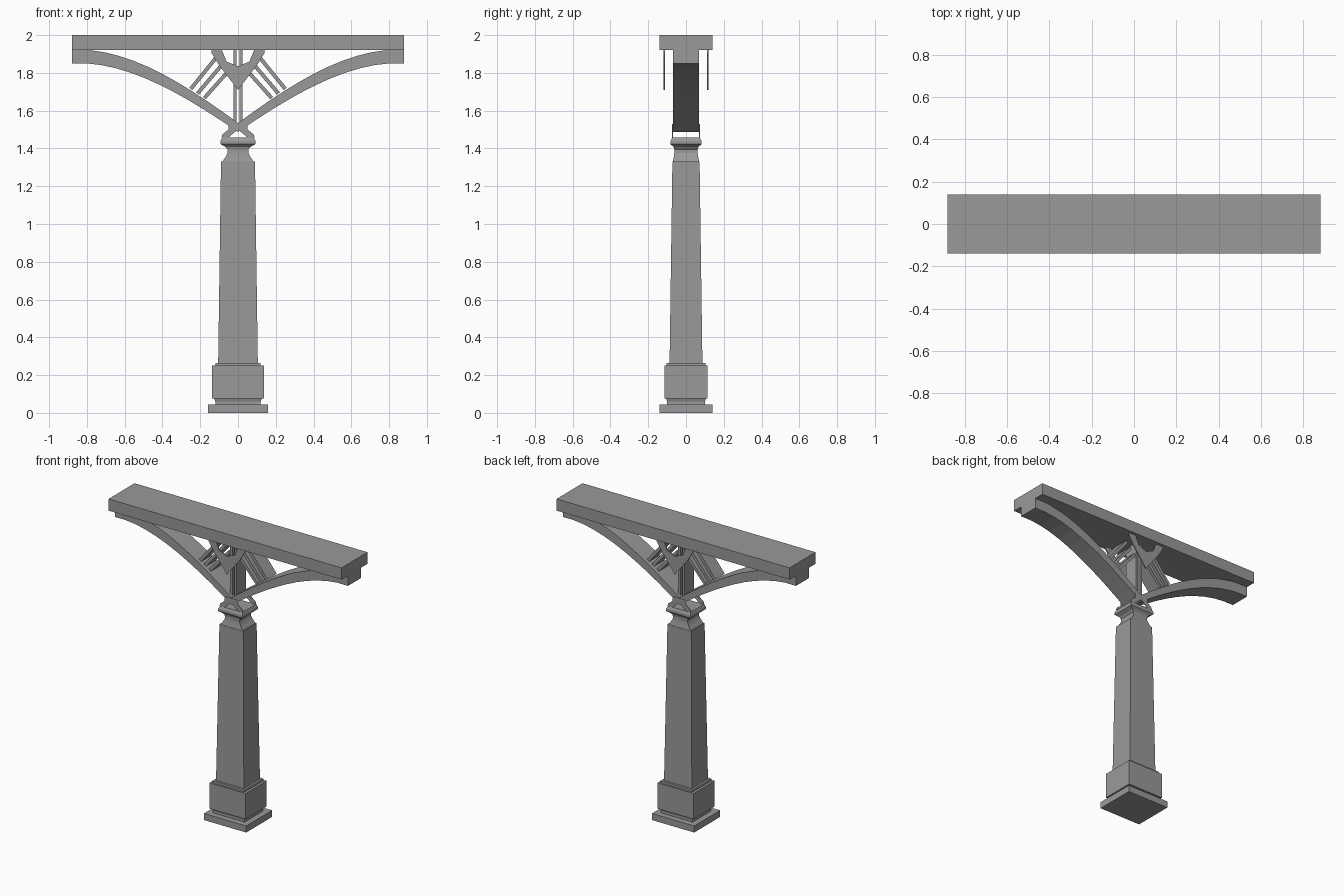
import bpy
from mathutils import Vector

cube = bpy.data.objects.get("Cube")
if cube:
    bpy.data.objects.remove(cube)

stone = bpy.data.materials.new("grey_stone")
stone.use_nodes = True
grey = (0.32, 0.32, 0.32, 1)
stone.diffuse_color = grey
stone.node_tree.nodes["Principled BSDF"].inputs["Base Color"].default_value = grey


def add_mesh(name, verts, faces):
    mesh = bpy.data.meshes.new(name)
    mesh.from_pydata(verts, [], faces)
    mesh.materials.append(stone)
    mesh.update()
    obj = bpy.data.objects.new(name, mesh)
    bpy.context.collection.objects.link(obj)
    return obj


def stack(name, rings):
    """Rectangular rings (half x, half y, z) joined into a solid."""
    verts, faces = [], []
    for hx, hy, z in rings:
        verts += [(-hx, -hy, z), (hx, -hy, z), (hx, hy, z), (-hx, hy, z)]
    for r in range(len(rings) - 1):
        for i in range(4):
            a, b = r * 4 + i, r * 4 + (i + 1) % 4
            faces.append((a, b, b + 4, a + 4))
    last = len(verts) - 4
    faces += [(3, 2, 1, 0), tuple(range(last, last + 4))]
    return add_mesh(name, verts, faces)


def slab(name, outline, y0, y1):
    """Outline in x and z, anticlockwise from the front, extruded along y."""
    n = len(outline)
    verts = [(x, y, z) for y in (y0, y1) for x, z in outline]
    faces = [tuple(range(n)), tuple(reversed(range(n, 2 * n)))]
    faces += [(i, i + n, (i + 1) % n + n, (i + 1) % n) for i in range(n)]
    return add_mesh(name, verts, faces)


def mirrored(outline):
    return [(-x, z) for x, z in reversed(outline)]


def bezier(p0, p1, p2, p3, steps=10):
    p = [Vector(q) for q in (p0, p1, p2, p3)]
    pts = []
    for i in range(steps + 1):
        t = i / steps
        s = 1 - t
        pts.append(tuple(p[0] * s**3 + p[1] * 3 * s * s * t + p[2] * 3 * s * t * t + p[3] * t**3))
    return pts


def bar(name, a, b, width, y0, y1):
    a, b = Vector(a), Vector(b)
    d = (b - a).normalized() * width / 2
    n = Vector((-d.y, d.x))
    return slab(name, [tuple(q) for q in (a - n, b - n, b + n, a + n)], y0, y1)


# Pedestal
stack("foot_slab", [(0.16, 0.14, 0), (0.16, 0.14, 0.045)])
stack("foot_moulding", [(0.12, 0.1, 0.045), (0.12, 0.1, 0.06), (0.128, 0.107, 0.08)])
stack("pedestal_block", [(0.137, 0.114, 0.075), (0.137, 0.114, 0.25)])
stack("pedestal_trim", [(0.12, 0.102, 0.25), (0.12, 0.102, 0.265)])

# Tapered shaft and flared capital
stack("shaft", [(0.105, 0.087, 0.265), (0.09, 0.072, 1.33)])
stack("capital", [(0.083, 0.07, 1.33), (0.066, 0.065, 1.355), (0.056, 0.062, 1.375),
                  (0.056, 0.062, 1.395), (0.066, 0.066, 1.408), (0.092, 0.082, 1.423),
                  (0.092, 0.082, 1.44), (0.084, 0.074, 1.457)])

# Top beam
stack("top_beam", [(0.88, 0.14, 1.92), (0.88, 0.14, 2.0)])

# Curved arms
lower = bezier((0, 1.487), (0.28, 1.68), (0.55, 1.835), (0.80, 1.85))
upper = bezier((0.78, 1.92), (0.53, 1.895), (0.28, 1.74), (0, 1.535))
arm = lower + [(0.88, 1.85), (0.88, 1.92)] + upper
slab("left_arm", arm, -0.07, 0.07)
slab("right_arm", mirrored(arm), -0.07, 0.07)

# Thin splayed feet joining the arms to the capital
foot = [(0.052, 1.457), (0.088, 1.457), (0.082, 1.475), (0.05, 1.5), (0.05, 1.53),
        (0, 1.53), (0, 1.5)]
for end, y in (("front", -0.073), ("back", 0.069)):
    slab("left_foot_" + end, foot, y, y + 0.004)
    slab("right_foot_" + end, mirrored(foot), y, y + 0.004)

# Struts in the spandrel
for side, s in (("left", 1), ("right", -1)):
    for i in range(3):
        top = (s * (0.125 - 0.036 * i), 1.9 - 0.034 * i)
        low = (s * (0.25 - 0.036 * i), 1.715 - 0.024 * i)
        if i == 0:
            top = (s * 0.10, 1.9)
        bar(f"{side}_strut_{i + 1}", (s * (0.10 - 0.033 * i), 1.9 - 0.036 * i), low, 0.02, -0.05, 0.05)
    bar(f"{side}_post", (s * 0.016, 1.54), (s * 0.016, 1.92), 0.016, -0.05, 0.05)

# Pointed pendant plates with a notched top
pendant = [(0, 1.71), (0.1, 1.84), (0.14, 1.905), (0.14, 1.92), (0.085, 1.92),
           (0.06, 1.86), (0, 1.835)]
for end, y in (("front", -0.119), ("back", 0.111)):
    slab("left_pendant_" + end, pendant, y, y + 0.008)
    slab("right_pendant_" + end, mirrored(pendant), y, y + 0.008)
